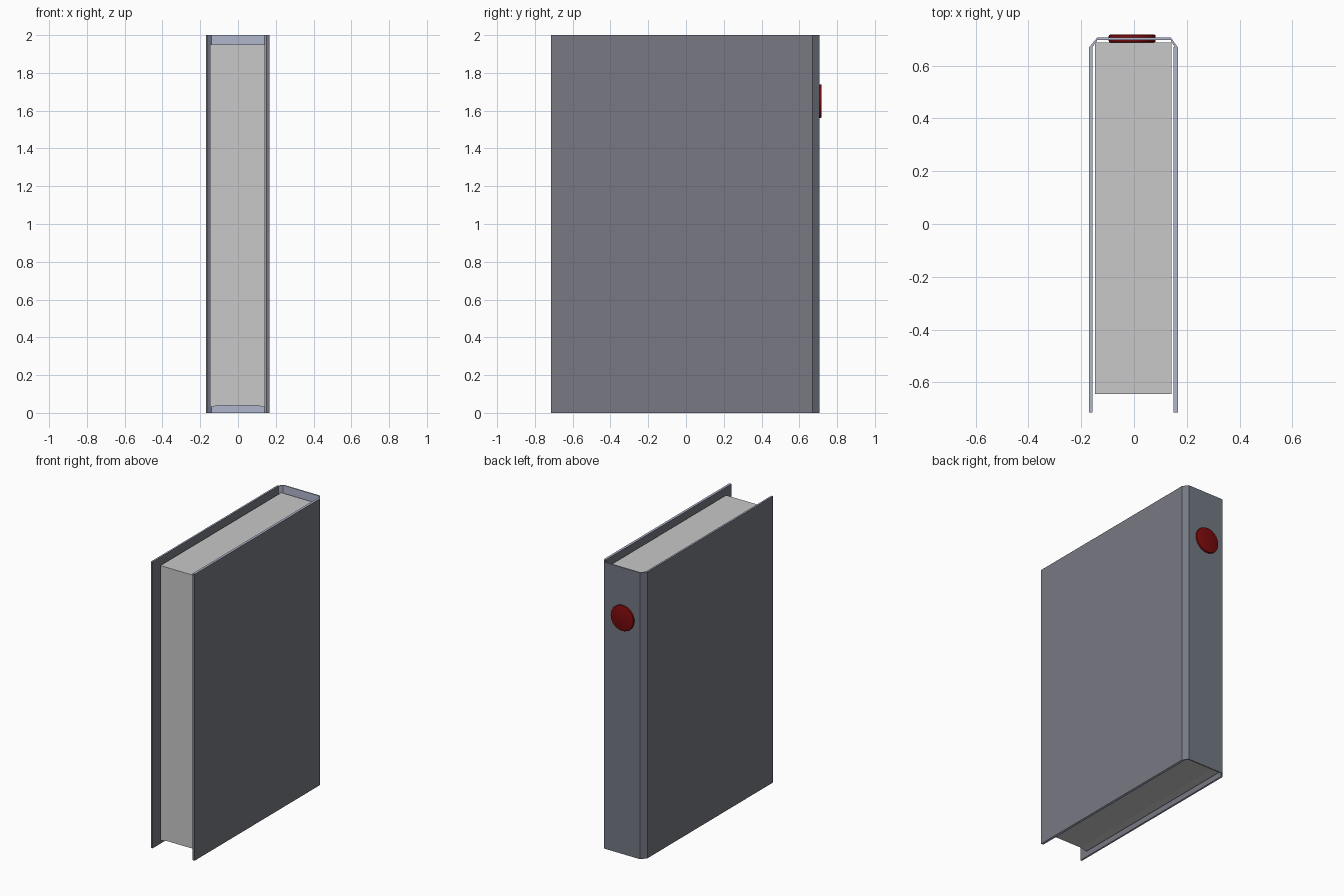
import bpy, bmesh, math
from mathutils import Matrix

cube = bpy.data.objects.get("Cube")
if cube:
    bpy.data.objects.remove(cube, do_unlink=True)


def srgb(*rgb):
    return tuple(((c / 255 + 0.055) / 1.055) ** 2.4 for c in rgb) + (1.0,)


def material(name, colour):
    mat = bpy.data.materials.new(name)
    mat.use_nodes = True
    mat.diffuse_color = colour
    mat.node_tree.nodes["Principled BSDF"].inputs["Base Color"].default_value = colour
    return mat


cloth = material("slate cloth", srgb(119, 120, 130))
spine_cloth = material("spine slate", srgb(115, 121, 131))
lining = material("pale blue board", srgb(176, 182, 204))
paper = material("grey paper", srgb(200, 200, 200))
red = material("dark red", srgb(125, 10, 12))


def finish(bm, name, mats, rule=None):
    bmesh.ops.recalc_face_normals(bm, faces=bm.faces)
    bm.normal_update()
    for f in bm.faces:
        f.material_index = rule(f.normal) if rule else 0
    mesh = bpy.data.meshes.new(name)
    bm.to_mesh(mesh)
    bm.free()
    for m in mats:
        mesh.materials.append(m)
    obj = bpy.data.objects.new(name, mesh)
    bpy.context.collection.objects.link(obj)
    return obj


def prism(name, outline, offset, mats, rule=None):
    """Extrude a closed outline along an offset."""
    bm = bmesh.new()
    face = bm.faces.new([bm.verts.new(p) for p in outline])
    ext = bmesh.ops.extrude_face_region(bm, geom=[face])
    verts = [v for v in ext["geom"] if isinstance(v, bmesh.types.BMVert)]
    bmesh.ops.translate(bm, verts=verts, vec=offset)
    return finish(bm, name, mats, rule)


def upright(name, plan, mats, rule):
    return prism(name, [(x, y, 0) for x, y in plan], (0, 0, 2), mats, rule)


def pale_top(n):
    return int(abs(n.z) > 0.9)


def pale_inside(n):
    return int(abs(n.z) > 0.9 or n.y < -0.3)


# Cover boards and the slanted hinges joining them to the spine
for side, s, outer, inner in (("left", 1, 0.166, 0.149), ("right", -1, 0.17, 0.158)):
    upright(side + "_cover", [(s * outer, -0.715), (s * outer, 0.67),
                              (s * inner, 0.67), (s * inner, -0.715)],
            [cloth, lining], pale_top)
    upright(side + "_hinge", [(s * outer, 0.67), (s * 0.14, 0.706),
                              (s * 0.14, 0.694), (s * (outer - 0.012), 0.67)],
            [spine_cloth, lining], pale_inside)

# Spine strip
upright("spine", [(-0.14, 0.698), (0.14, 0.698), (0.14, 0.706), (-0.14, 0.706)],
        [spine_cloth, lining], pale_inside)

# Page block with a slightly hollow underside
prism("page_block", [(-0.148, -0.645, 0.03), (-0.1, -0.645, 0.04),
                     (0.1, -0.645, 0.04), (0.142, -0.645, 0.03),
                     (0.142, -0.645, 1.95), (-0.148, -0.645, 1.95)],
      (0, 1.333, 0), [paper])

# Round spine badge with softened rims
bm = bmesh.new()
bmesh.ops.create_cone(bm, cap_ends=True, segments=32, radius1=0.089, radius2=0.089, depth=0.03,
                      matrix=Matrix.Translation((-0.007, 0.703, 1.65))
                      @ Matrix.Rotation(math.pi / 2, 4, "X"))
rims = [e for e in bm.edges if any(len(f.verts) > 4 for f in e.link_faces)]
bmesh.ops.bevel(bm, geom=rims, offset=0.006, segments=2, profile=0.5, affect="EDGES")
badge = finish(bm, "spine_badge", [red])
bpy.context.view_layer.objects.active = badge
badge.select_set(True)
bpy.ops.object.shade_smooth_by_angle(angle=math.radians(40))
